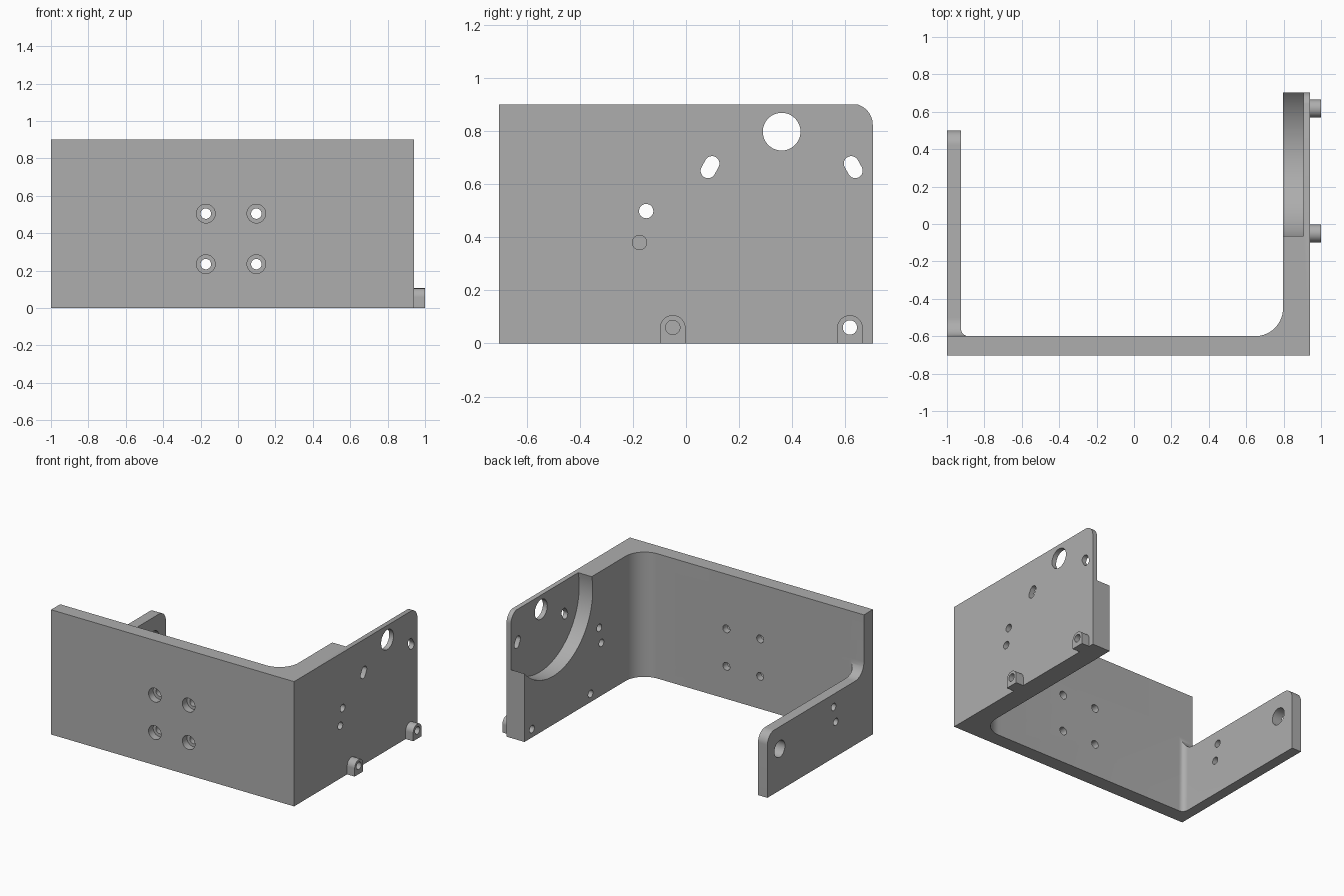
import bpy, bmesh, math
from mathutils import Vector

if "Cube" in bpy.data.objects:
    bpy.data.objects.remove(bpy.data.objects["Cube"], do_unlink=True)

grey = bpy.data.materials.new("machined grey")
grey.use_nodes = True
grey.diffuse_color = (0.42, 0.42, 0.42, 1)
grey.node_tree.nodes["Principled BSDF"].inputs["Base Color"].default_value = grey.diffuse_color


def outline(corners, steps=14):
    """Polygon from (a, b) corners; a third value rounds that corner."""
    points = []
    for i, corner in enumerate(corners):
        p = Vector(corner[:2])
        if len(corner) == 2:
            points.append(p)
            continue
        r = corner[2]
        u = (Vector(corners[i - 1][:2]) - p).normalized()
        v = (Vector(corners[(i + 1) % len(corners)][:2]) - p).normalized()
        half = u.angle(v) / 2
        centre = p + (u + v).normalized() * r / math.sin(half)
        start = p + u * r / math.tan(half) - centre
        end = p + v * r / math.tan(half) - centre
        a0 = math.atan2(start.y, start.x)
        sweep = math.remainder(math.atan2(end.y, end.x) - a0, math.tau)
        for k in range(steps + 1):
            a = a0 + sweep * k / steps
            points.append(centre + Vector((math.cos(a), math.sin(a))) * r)
    return points


def capsule(c1, c2, r, steps=16):
    """Slot outline; equal centres give a full circle."""
    c1, c2 = Vector(c1), Vector(c2)
    d = c2 - c1
    base = math.atan2(d.y, d.x) - math.pi / 2
    points = []
    for centre, turn in ((c2, 0), (c1, math.pi)):
        for k in range(steps + (d.length > 0)):
            a = base + turn + math.pi * k / steps
            points.append(centre + Vector((math.cos(a), math.sin(a))) * r)
    return points


def circle(a, b, r, steps=16):
    return capsule((a, b), (a, b), r, steps)


def prism(name, points, axis, lo, hi):
    """Extrude a flat outline along an axis."""
    place = {"x": lambda p, t: (t, p.x, p.y),
             "y": lambda p, t: (p.x, t, p.y),
             "z": lambda p, t: (p.x, p.y, t)}[axis]
    bm = bmesh.new()
    bottom = [bm.verts.new(place(p, lo)) for p in points]
    top = [bm.verts.new(place(p, hi)) for p in points]
    bm.faces.new(bottom)
    bm.faces.new(top)
    for i in range(len(points)):
        bm.faces.new((bottom[i - 1], bottom[i], top[i], top[i - 1]))
    bmesh.ops.recalc_face_normals(bm, faces=bm.faces)
    mesh = bpy.data.meshes.new(name)
    bm.to_mesh(mesh)
    bm.free()
    mesh.materials.append(grey)
    obj = bpy.data.objects.new(name, mesh)
    bpy.context.collection.objects.link(obj)
    return obj


def activate(obj):
    bpy.ops.object.select_all(action="DESELECT")
    obj.select_set(True)
    bpy.context.view_layer.objects.active = obj


def cut(obj, points, axis, lo, hi):
    """Subtract an extruded outline."""
    cutter = prism("cutter", points, axis, lo, hi)
    cutter.hide_render = True
    activate(obj)
    mod = obj.modifiers.new("cut", "BOOLEAN")
    mod.operation = "DIFFERENCE"
    mod.solver = "EXACT"
    mod.object = cutter
    bpy.ops.object.modifier_apply(modifier=mod.name)
    bpy.data.objects.remove(cutter, do_unlink=True)


def smooth(obj):
    activate(obj)
    bpy.ops.object.shade_smooth_by_angle(angle=math.radians(30))


# U-shaped bracket with filleted inner corners, arms left long for trimming
bracket = prism("bracket", outline([
    (-1, -.703), (.94, -.703), (.94, .85), (.797, .85), (.797, -.6, .15),
    (-.925, -.6, .04), (-.925, .65), (-1, .65)]), "z", 0, .9)

# Low arm: step down behind the front wall, rounded end
cut(bracket, outline([(-.6, 1.1), (-.6, .46, .1), (.5, .46, .08), (.5, -.1),
                      (.8, -.1), (.8, 1.1)]), "x", -1.1, -.884)

# Tall arm: trimmed end with rounded top corner
cut(bracket, outline([(.4, .91), (.703, .9, .08), (.703, -.1), (.95, -.1),
                      (.95, 1.1), (.4, 1.1)]), "x", .7, 1.1)

# Round pocket on the inner face of the tall arm
cut(bracket, circle(.375, .8, .45, 40), "x", .7, .905)

# Motor hole and its two mirrored slots
cut(bracket, circle(.36, .797, .071, 24), "x", .85, 1.1)
for side in (-1, 1):
    cut(bracket, capsule((.36 + side * .262, .677), (.36 + side * .277, .65), .028),
        "x", .85, 1.1)

# Small holes in the tall arm
for y, z in ((-.15, .498), (-.175, .38)):
    cut(bracket, circle(y, z, .027), "x", .7, 1.1)

# Holes in the low arm
for y, z, r in ((.36, .3, .06), (-.255, .367, .026), (-.28, .25, .026)):
    cut(bracket, circle(y, z, r), "x", -1.1, -.85)

# Counterbored holes in the front wall
for x in (-.172, .098):
    for z in (.235, .505):
        cut(bracket, circle(x, z, .028), "y", -.8, -.5)
        cut(bracket, circle(x, z, .05), "y", -.8, -.65)

# Lugs on the outer face, drilled together with the tall arm
for name, y in (("front_lug", -.05), ("rear_lug", .617)):
    lug = prism(name, outline([
        (y - .048, 0), (y + .048, 0), (y + .048, .106, .0475),
        (y - .048, .106, .0475)]), "x", .94, 1)
    for part in (lug, bracket):
        cut(part, circle(y, .06, .027), "x", .7, 1.1)
    smooth(lug)

smooth(bracket)
